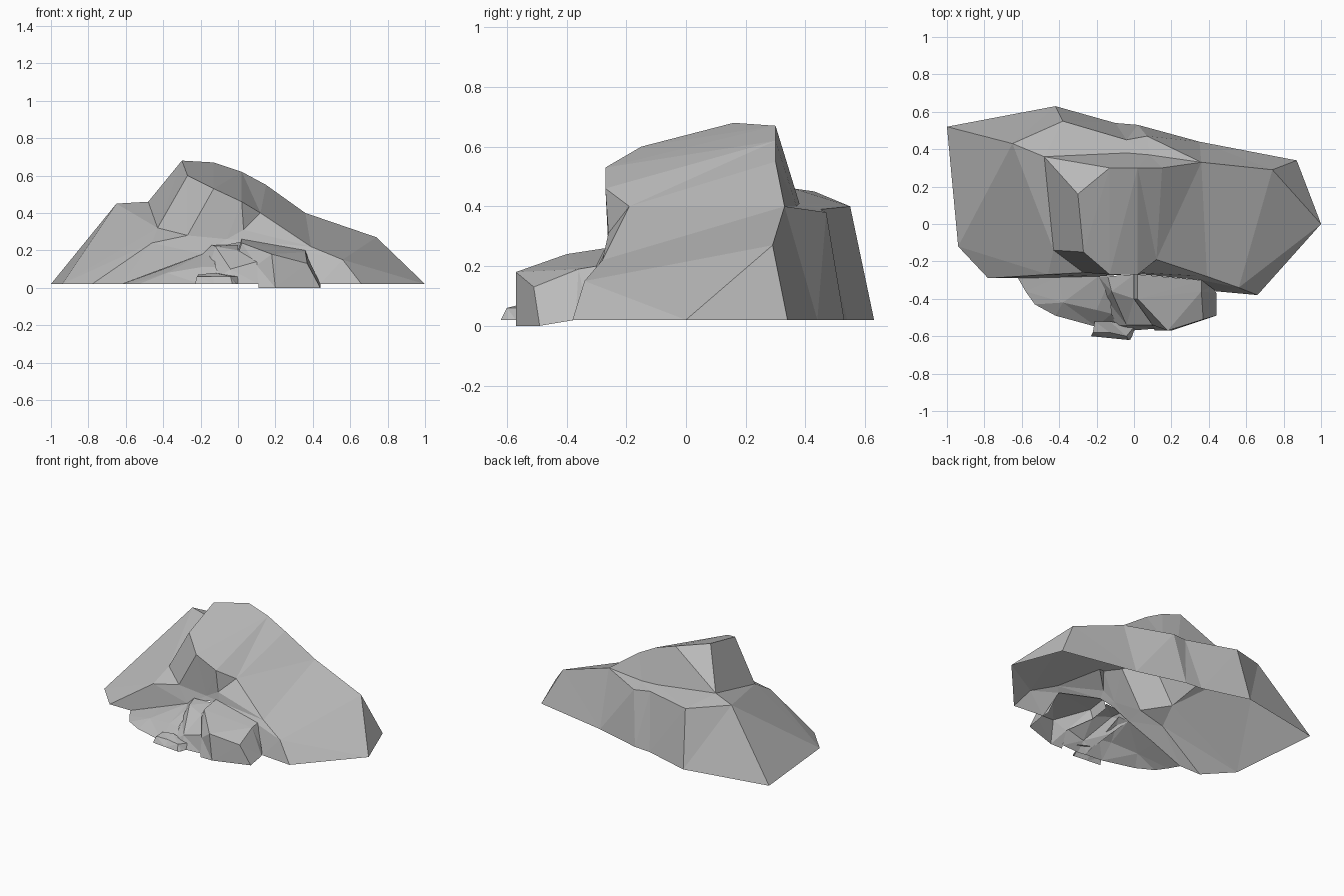
import bpy
import bmesh
from mathutils import Vector

default_cube = bpy.data.objects.get("Cube")
if default_cube:
    bpy.data.objects.remove(default_cube, do_unlink=True)

stone = bpy.data.materials.new("grey stone")
stone.use_nodes = True
stone.diffuse_color = (.5, .5, .5, 1)
stone.node_tree.nodes["Principled BSDF"].inputs["Base Color"].default_value = stone.diffuse_color

GROUND = .02


def on_ground(x, y):
    return (x, y, GROUND)


def add_strip(bm, first, second):
    """Join two polylines of equal length with facets; repeated points taper the strip."""
    for i in range(len(first) - 1):
        a, b, c, d = (Vector(p) for p in (first[i], first[i + 1], second[i + 1], second[i]))
        if (a - c).length < (b - d).length:
            facets = ((a, b, c), (a, c, d))
        else:
            facets = ((a, b, d), (b, c, d))
        for facet in facets:
            if len({tuple(p) for p in facet}) == 3:
                bm.faces.new([bm.verts.new(p) for p in facet])


def build_rock(name, *lofts):
    """Make one open, flat-faceted shell; every loft is a list of polylines."""
    bm = bmesh.new()
    for rows in lofts:
        for first, second in zip(rows, rows[1:]):
            add_strip(bm, first, second)
    bmesh.ops.remove_doubles(bm, verts=bm.verts, dist=.001)
    bmesh.ops.recalc_face_normals(bm, faces=bm.faces)
    bm.normal_update()
    if sum(f.normal.z * f.calc_area() for f in bm.faces) < 0:
        bmesh.ops.reverse_faces(bm, faces=bm.faces)
    mesh = bpy.data.meshes.new(name)
    bm.to_mesh(mesh)
    bm.free()
    mesh.materials.append(stone)
    rock = bpy.data.objects.new(name, mesh)
    bpy.context.collection.objects.link(rock)
    return rock


# Corners shared by several faces of the hill
saddle = (-.48, .36, .46)
wing_peak = (-.65, .43, .45)
wing_back = on_ground(-1, .52)
wing_side = on_ground(-.94, -.12)
wing_toe = on_ground(-.78, -.29)
wing_lip = (-.46, -.27, .24)
valley = (-.43, -.14, .32)
valley_foot = (-.27, -.26, .28)
right_shoulder = (.36, .33, .40)
right_peak = (.74, .29, .27)
right_tip = on_ground(1, 0)
front_toe = on_ground(.66, -.38)
brow_end = (.39, -.28, .22)
brow_low = (.56, -.34, .15)
arch_left = (-.06, -.26, .26)
arch_right = (.03, -.26, .31)

# Hill: back wall, ledge, summit and long front slope
back_base = [wing_back, on_ground(-.42, .63), on_ground(-.10, .54), on_ground(.02, .53),
             on_ground(.02, .53), on_ground(.35, .44), on_ground(.87, .34), right_tip]
back_rim = [wing_peak, (-.38, .55, .40), (-.04, .45, .39), (.07, .47, .38),
            (.07, .47, .38), right_shoulder, right_peak, right_tip]
ledge = [saddle, saddle, (-.04, .38, .41), (.08, .37, .40),
         (.08, .37, .40), right_shoulder, right_peak, right_tip]
crest = [saddle, (-.30, .16, .68), (-.13, .30, .67), (.02, .30, .62),
         (.15, .30, .55), right_shoulder, right_peak, right_tip]
brow = [valley, (-.27, -.15, .60), (-.13, -.27, .53), (.02, -.27, .46),
        (.12, -.19, .40), brow_end, brow_low, front_toe]
# Undercut below the brow and the low front wall
undercut = [valley_foot, valley_foot, valley_foot, arch_left,
            arch_right, brow_end, brow_low, front_toe]
wall_top = [wing_toe, wing_lip, valley_foot, arch_left,
            arch_right, brow_end, brow_low, front_toe]
wall_foot = [wing_toe, on_ground(-.62, -.29), (-.19, -.28, .18), (-.05, -.27, .23),
             (.05, -.27, .25), (.36, -.30, .19), on_ground(.44, -.36), front_toe]
# Sloping wing on the right-hand side of the hill
wing = [[wing_back, wing_peak, saddle],
        [wing_side, wing_side, valley],
        [wing_toe, wing_lip, valley_foot]]
build_rock("hill", [back_base, back_rim, ledge, crest, brow, undercut],
           wing, [wall_top, wall_foot])

# Low rock spreading out in front of the wing
build_rock("low_front_rock", [
    [on_ground(-.62, -.29), (-.40, -.28, .10), (-.19, -.28, .18), (-.13, -.30, .20)],
    [on_ground(-.58, -.36), (-.38, -.42, .08), (-.20, -.46, .11), (-.12, -.48, .11)],
    [on_ground(-.53, -.43), on_ground(-.42, -.49), on_ground(-.20, -.55), on_ground(-.07, -.56)],
])

# Rising slab between the two front rocks
build_rock("middle_slab", [
    [(-.19, -.28, .18), (-.15, -.40, .13), (-.10, -.54, .06), on_ground(-.08, -.56)],
    [(-.14, -.28, .23), (-.12, -.36, .22), (-.04, -.54, .10), on_ground(-.02, -.57)],
    [(0, -.27, .23), (0, -.40, .20), (.10, -.54, .14), on_ground(.11, -.56)],
])

# Chunky block at the front
build_rock("front_block", [
    [(0, -.27, .20), (.02, -.27, .26), (.36, -.30, .20), (.42, -.33, .04)],
    [(0, -.40, .18), (.02, -.40, .24), (.36, -.36, .19), on_ground(.44, -.37)],
    [(.10, -.54, .12), (.18, -.57, .18), (.37, -.51, .13), (.44, -.49, 0)],
    [(.11, -.57, 0), (.20, -.57, 0), (.38, -.51, 0), (.44, -.49, 0)],
])

# Small stone at the very front
build_rock("small_front_stone", [
    [(-.21, -.52, .07), (-.13, -.52, .08), (0, -.55, .06), on_ground(0, -.57)],
    [(-.22, -.58, .06), (-.13, -.58, .06), (-.04, -.60, .06), on_ground(-.01, -.60)],
    [on_ground(-.23, -.60), on_ground(-.13, -.61), on_ground(-.03, -.62), on_ground(-.02, -.62)],
])
